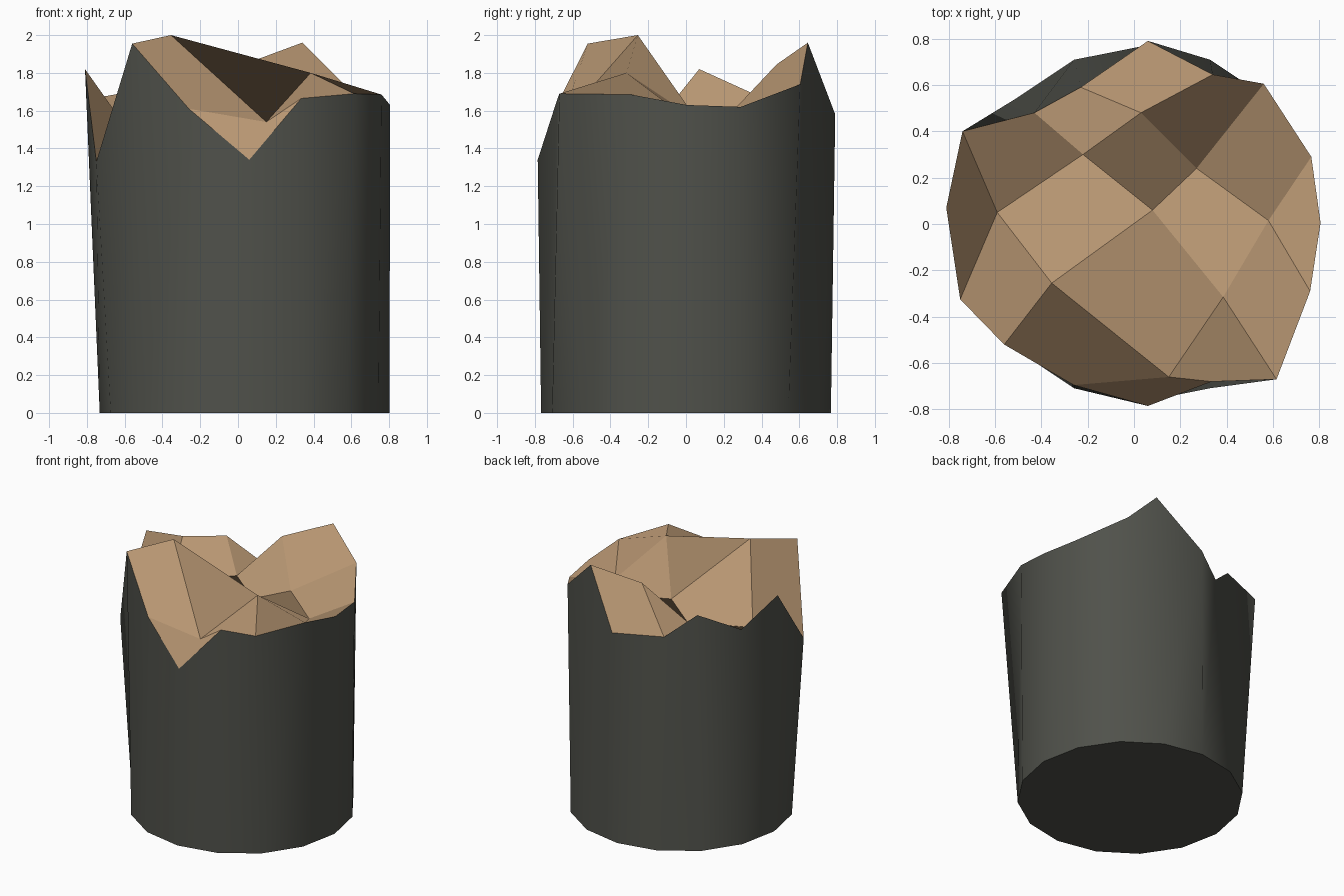
import bpy, bmesh, math

if "Cube" in bpy.data.objects:
    bpy.data.objects.remove(bpy.data.objects["Cube"])

def material(name, rgb):
    m = bpy.data.materials.new(name)
    m.diffuse_color = (*rgb, 1)
    m.use_nodes = True
    m.node_tree.nodes["Principled BSDF"].inputs["Base Color"].default_value = m.diffuse_color
    return m

# Broken top: a 5 x 5 grid whose outer 16 points form the jagged rim
grid = [
    [(.06, .79, 1.58), (-.23, .59, 1.55), (-.43, .48, 1.725), (-.74, .40, 1.67), (-.81, .07, 1.82)],
    [(.34, .645, 1.96), (.03, .48, 1.845), (-.22, .30, 1.55), (-.59, .05, 1.51), (-.75, -.325, 1.33)],
    [(.56, .605, 1.74), (.27, .24, 1.59), (.08, .06, 1.55), (-.355, -.255, 2.0), (-.56, -.52, 1.955)],
    [(.765, .29, 1.62), (.58, .015, 1.55), (.385, -.315, 1.80), (.15, -.66, 1.54), (-.26, -.695, 1.61)],
    [(.805, .005, 1.63), (.76, -.29, 1.685), (.615, -.67, 1.69), (.335, -.68, 1.665), (.06, -.785, 1.34)],
]
bm = bmesh.new()
g = [[bm.verts.new(p) for p in row] for row in grid]

# Splintered wood faces
for i in range(4):
    for j in range(4):
        f = bm.faces.new((g[i][j+1], g[i+1][j+1], g[i+1][j], g[i][j]))
        f.material_index = 1

# Rim order, counter-clockwise from +x
rim = ([g[i][0] for i in range(4, 0, -1)] + g[0][:4]
       + [g[i][4] for i in range(4)] + g[4][:0:-1])

# Round base and bark wall
N = 16
base = [bm.verts.new((.035 + .767 * math.cos(2 * math.pi * k / N),
                      .767 * math.sin(2 * math.pi * k / N), 0)) for k in range(N)]
for k in range(N):
    n = (k + 1) % N
    f = bm.faces.new((base[k], base[n], rim[n], rim[k]))
    f.smooth = True
bm.faces.new(base[::-1])

# Keep the rim, the base edge and strong wall bends sharp
for e in bm.edges:
    a, b = e.link_faces
    e.smooth = a.smooth and b.smooth and e.calc_face_angle() < math.radians(30)

me = bpy.data.meshes.new("broken_stump")
bm.to_mesh(me)
bm.free()
me.materials.append(material("dark bark", (.080, .083, .070)))
me.materials.append(material("raw wood", (.475, .305, .168)))
bpy.context.collection.objects.link(bpy.data.objects.new("broken_stump", me))
